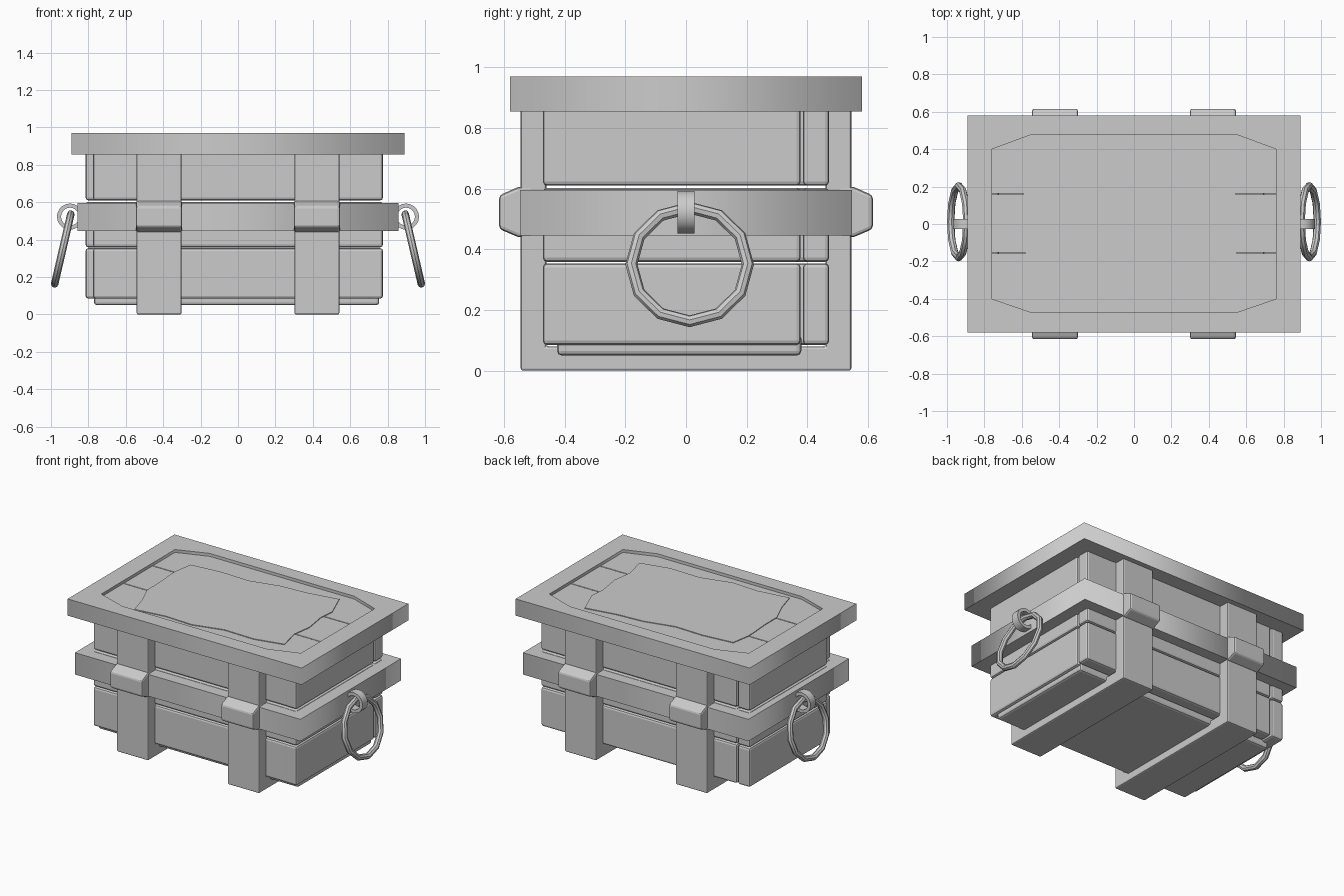
import bpy, bmesh, math
from mathutils import Matrix, Vector

if "Cube" in bpy.data.objects:
    bpy.data.objects.remove(bpy.data.objects["Cube"])


def finish(bm, name, bevel=0.0, segs=2):
    bmesh.ops.recalc_face_normals(bm, faces=bm.faces)
    me = bpy.data.meshes.new(name)
    bm.to_mesh(me)
    bm.free()
    ob = bpy.data.objects.new(name, me)
    bpy.context.collection.objects.link(ob)
    if bevel:
        m = ob.modifiers.new("bevel", 'BEVEL')
        m.width, m.segments, m.limit_method = bevel, segs, 'ANGLE'
    return ob


def box(name, x, y, z, bevel=0.0):
    bm = bmesh.new()
    size = [b - a for a, b in (x, y, z)]
    mid = [(a + b) / 2 for a, b in (x, y, z)]
    bmesh.ops.create_cube(bm, size=1, matrix=Matrix.Translation(mid) @ Matrix.Diagonal((*size, 1)))
    return finish(bm, name, bevel)


def prism(name, pts, vec, bevel=0.0):
    """Extrude a closed 3D polygon along vec."""
    bm = bmesh.new()
    f = bm.faces.new([bm.verts.new(p) for p in pts])
    new = bmesh.ops.extrude_face_region(bm, geom=[f], use_keep_orig=True)["geom"]
    bmesh.ops.translate(bm, vec=vec, verts=[v for v in new if isinstance(v, bmesh.types.BMVert)])
    return finish(bm, name, bevel)


def frame(name, outer, inner, z0, z1):
    """Flat plate with a hole, from a filled 2D curve."""
    cu = bpy.data.curves.new(name, 'CURVE')
    cu.dimensions, cu.fill_mode, cu.extrude = '2D', 'BOTH', (z1 - z0) / 2
    for loop in (outer, inner):
        s = cu.splines.new('POLY')
        s.points.add(len(loop) - 1)
        for p, (x, y) in zip(s.points, loop):
            p.co = (x, y, 0, 1)
        s.use_cyclic_u = True
    ob = bpy.data.objects.new(name, cu)
    ob.location.z = (z0 + z1) / 2
    bpy.context.collection.objects.link(ob)
    bpy.ops.object.select_all(action='DESELECT')
    ob.select_set(True)
    bpy.context.view_layer.objects.active = ob
    bpy.ops.object.convert(target='MESH')


def rect(x, y):
    return [(-x, -y), (x, -y), (x, y), (-x, y)]


def ring(name, matrix, n, section):
    """Sweep a closed (radius, height) section round the local z axis."""
    bm = bmesh.new()
    rows = []
    for i in range(n):
        a = math.tau * i / n
        rows.append([bm.verts.new(matrix @ Vector((r * math.cos(a), r * math.sin(a), h)))
                     for r, h in section])
    k = len(section)
    for i in range(n):
        a, b = rows[i], rows[(i + 1) % n]
        for j in range(k):
            bm.faces.new((a[j], b[j], b[(j + 1) % k], a[(j + 1) % k]))
    return finish(bm, name)


def smooth(ob):
    bpy.ops.object.select_all(action='DESELECT')
    ob.select_set(True)
    bpy.context.view_layer.objects.active = ob
    bpy.ops.object.shade_smooth_by_angle(angle=math.radians(40))


# Wall planks in three courses, lapped at the corners
for i, z in enumerate([(0.085, 0.354), (0.359, 0.602), (0.61, 0.87)]):
    box(f"front_plank_{i}", (-0.775, 0.77), (-0.47, -0.38), z, 0.014)
    box(f"back_plank_{i}", (-0.715, 0.775), (0.385, 0.472), z, 0.014)
    box(f"right_plank_{i}", (0.69, 0.775), (-0.472, 0.378), z, 0.014)
    box(f"left_plank_{i}", (-0.815, -0.722), (-0.378, 0.472), z, 0.014)

# Floor
box("floor", (-0.77, 0.755), (-0.425, 0.38), (0.05, 0.12), 0.015)

# Straps under and up both sides, with clasps over the band
U = [(-0.545, 0), (0.545, 0), (0.545, 0.87), (0.46, 0.87), (0.46, 0.08),
     (-0.46, 0.08), (-0.46, 0.87), (-0.545, 0.87)]
C = [(0.5, 0.44), (0.552, 0.44), (0.616, 0.467), (0.616, 0.578), (0.552, 0.606), (0.5, 0.606)]
for side, x in (("left", -0.542), ("right", 0.302)):
    prism(f"{side}_strap", [(x, y, z) for y, z in U], (0.24, 0, 0), 0.008)
    for end, s in (("front", -1), ("back", 1)):
        prism(f"{side}_{end}_clasp", [(x - 0.003, s * y, z) for y, z in C], (0.246, 0, 0), 0.012)

# Middle band and lid rim
frame("middle_band", rect(0.858, 0.547), rect(0.74, 0.44), 0.446, 0.596)
octagon = [(-0.55, -0.472), (0.55, -0.472), (0.76, -0.4), (0.76, 0.4),
           (0.55, 0.477), (-0.55, 0.477), (-0.76, 0.4), (-0.76, -0.4)]
frame("lid_rim", rect(0.89, 0.58), octagon, 0.855, 0.97)

# Recessed lid boards
for i, y in enumerate([(-0.485, -0.158), (-0.153, 0.158), (0.163, 0.485)]):
    box(f"lid_board_{i}", (-0.78, 0.78), y, (0.88, 0.95), 0.003)

# Ragged sheet lying on the lid
sheet = [(-0.57, 0.3), (-0.35, 0.322), (-0.14, 0.315), (0.07, 0.365), (0.26, 0.377), (0.48, 0.415),
         (0.55, 0.24), (0.54, 0.13), (0.565, -0.03), (0.545, -0.17), (0.582, -0.325), (0.38, -0.37),
         (0.15, -0.365), (-0.06, -0.42), (-0.26, -0.41), (-0.48, -0.44), (-0.52, -0.3),
         (-0.58, -0.16), (-0.58, -0.03), (-0.59, 0.1), (-0.592, 0.17)]
prism("ragged_sheet", [(x, y, 0.945) for x, y in sheet], (0, 0, 0.01))

# Ring handles hanging from loops at both ends
tube = [(0.192 + 0.02 * math.cos(math.tau * j / 8), 0.02 * math.sin(math.tau * j / 8)) for j in range(8)]
flat = [(0.048, -0.028), (0.07, -0.028), (0.07, 0.028), (0.048, 0.028)]
for side, s in (("right", 1), ("left", -1)):
    m = Matrix.Translation((s * 0.937, 0.012, 0.35)) @ Matrix.Rotation(s * math.radians(90 - 13), 4, 'Y')
    smooth(ring(f"{side}_ring_handle", m, 12, tube))
    m = Matrix.Translation((s * 0.898, 0, 0.523)) @ Matrix.Rotation(math.pi / 2, 4, 'X')
    smooth(ring(f"{side}_handle_loop", m, 20, flat))
